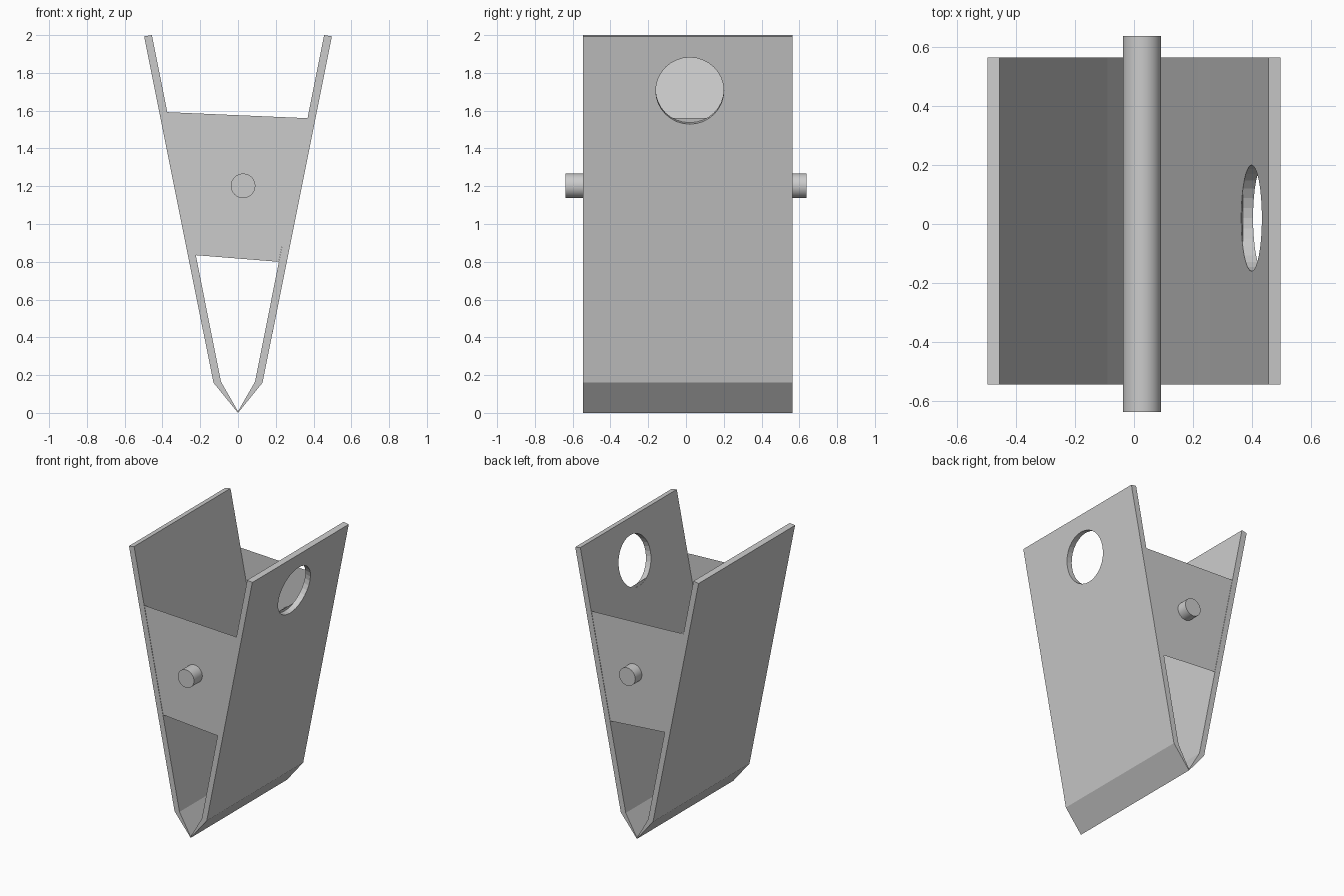
import bpy, bmesh, math
from mathutils import Vector

if "Cube" in bpy.data.objects:
    bpy.data.objects.remove(bpy.data.objects["Cube"])

Y0, Y1 = -0.545, 0.565


def extrude_profile(name, pts, y0, y1):
    """Solid prism from an xz profile, extruded along y."""
    bm = bmesh.new()
    face = bm.faces.new([bm.verts.new((x, y0, z)) for x, z in pts])
    ret = bmesh.ops.extrude_face_region(bm, geom=[face])
    verts = [v for v in ret["geom"] if isinstance(v, bmesh.types.BMVert)]
    bmesh.ops.translate(bm, verts=verts, vec=(0, y1 - y0, 0))
    bmesh.ops.recalc_face_normals(bm, faces=bm.faces)
    return finish(name, bm)


def finish(name, bm):
    me = bpy.data.meshes.new(name)
    bm.to_mesh(me)
    bm.free()
    ob = bpy.data.objects.new(name, me)
    bpy.context.collection.objects.link(ob)
    return ob


def cylinder(name, centre, axis, radius, length, sides):
    bpy.ops.mesh.primitive_cylinder_add(vertices=sides, radius=radius, depth=length, location=centre)
    ob = bpy.context.object
    ob.name = name
    ob.rotation_euler = Vector(axis).to_track_quat('Z', 'Y').to_euler()
    return ob


# Wedge plates: two slanted walls with a kinked tip, one half mirrored per side
outer = [(0.497, 1.993), (0.13, 0.16)]
inner = [(0.09, 0.165), (0.456, 2.0)]
for side, name in ((-1, "left_plate"), (1, "right_plate")):
    half = outer + [(0, 0), (0, 0.008)] + inner
    plate = extrude_profile(name, [(side * x, z) for x, z in half], Y0, Y1)

# Round hole drilled square through the right plate
normal = Vector((1.833, 0, -0.367)).normalized()
cutter = cylinder("hole_cutter", (0.44, 0.02, 1.705), normal, 0.18, 0.2, 32)
cutter.hide_render = True
cutter.hide_set(True)
mod = plate.modifiers.new("hole", 'BOOLEAN')
mod.operation = 'DIFFERENCE'
mod.solver = 'EXACT'
mod.object = cutter

# Hollow spacer between the plates, open at top and bottom
spacer = extrude_profile("spacer", [(-0.375, 1.592), (-0.224, 0.835), (0.216, 0.80), (0.370, 1.56)],
                         Y0 + 0.003, Y1 - 0.003)
bm = bmesh.new()
bm.from_mesh(spacer.data)
bm.normal_update()
ends = [f for f in bm.faces if abs(f.normal.z) > 0.8]
bmesh.ops.delete(bm, geom=ends, context='FACES_ONLY')
bm.to_mesh(spacer.data)
bm.free()

# Cross pin running through the spacer
pin = cylinder("cross_pin", (0.027, 0, 1.202), (0, 1, 0), 0.065, 1.276, 32)
bpy.ops.object.select_all(action='DESELECT')
pin.select_set(True)
bpy.context.view_layer.objects.active = pin
bpy.ops.object.shade_smooth_by_angle(angle=math.radians(30))
